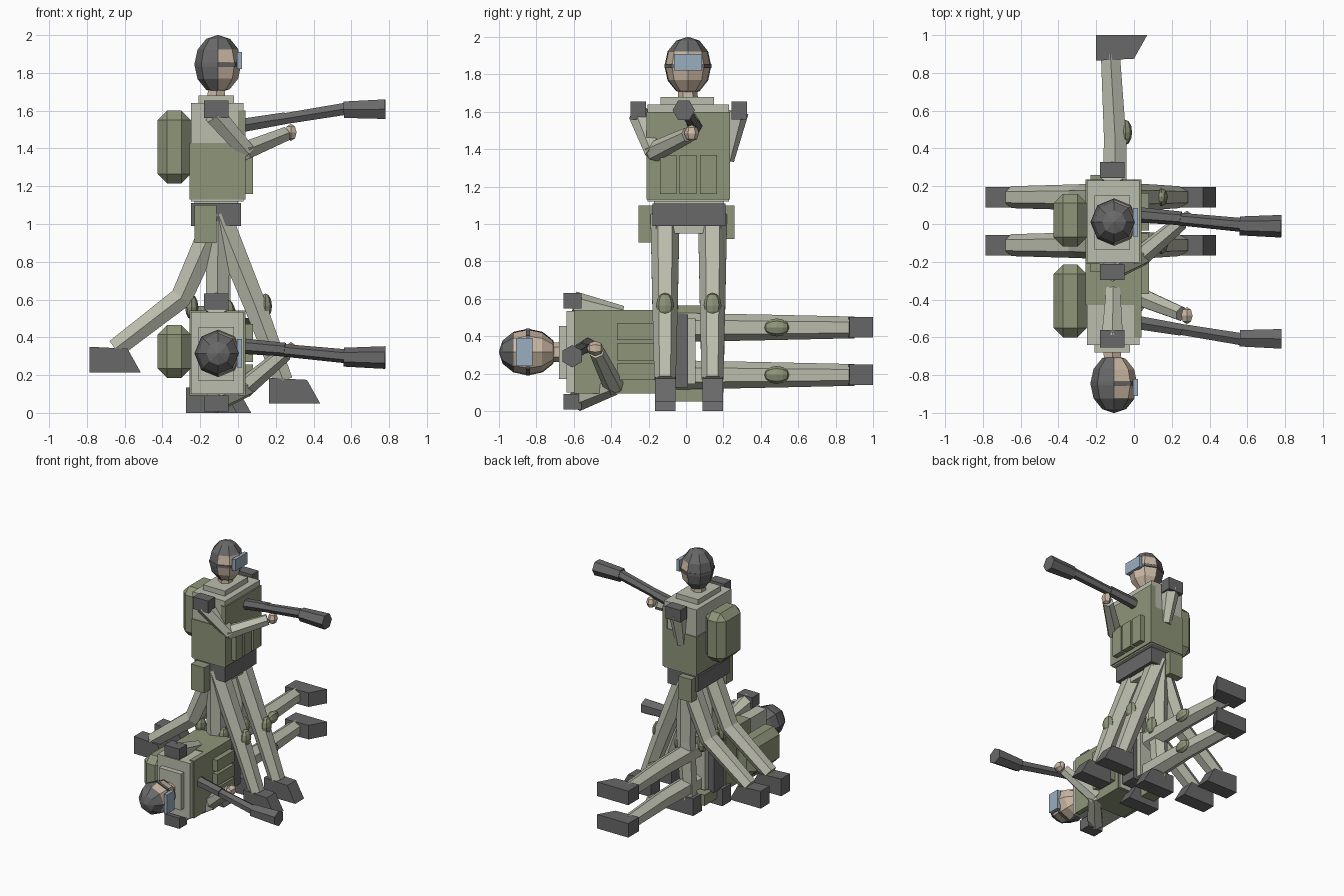
import bpy, bmesh, math
from mathutils import Vector, Matrix

if "Cube" in bpy.data.objects:
    bpy.data.objects.remove(bpy.data.objects["Cube"])


def material(name, rgb):
    m = bpy.data.materials.new(name)
    m.diffuse_color = (*rgb, 1)
    m.use_nodes = True
    m.node_tree.nodes["Principled BSDF"].inputs["Base Color"].default_value = m.diffuse_color
    return m


CLOTH = material("cloth", (0.50, 0.51, 0.42))
GREEN = material("vest_green", (0.27, 0.30, 0.19))
DARK = material("dark", (0.14, 0.14, 0.14))
SKIN = material("skin", (0.60, 0.48, 0.37))
GLASS = material("goggle_blue", (0.32, 0.42, 0.52))

pose = {"name": "standing", "matrix": Matrix.Identity(4)}


def finish(bm, name, mat):
    bmesh.ops.recalc_face_normals(bm, faces=bm.faces)
    bm.transform(pose["matrix"])
    me = bpy.data.meshes.new(name)
    bm.to_mesh(me)
    bm.free()
    me.materials.append(mat)
    ob = bpy.data.objects.new(pose["name"] + "_" + name, me)
    bpy.context.collection.objects.link(ob)
    return ob


def box(name, mat, x, y, z, bevel=0):
    bm = bmesh.new()
    bmesh.ops.create_cube(bm, size=1)
    for v in bm.verts:
        v.co = [a + (b - a) * (c + 0.5) for (a, b), c in zip((x, y, z), v.co)]
    if bevel:
        bmesh.ops.bevel(bm, geom=bm.edges[:], offset=bevel, segments=1, affect='EDGES')
    return finish(bm, name, mat)


def ball(name, mat, centre, radii, seg=8, rings=6, keep=None):
    bm = bmesh.new()
    bmesh.ops.create_uvsphere(bm, u_segments=seg, v_segments=rings, radius=1)
    if keep:
        gone = [f for f in bm.faces if not keep(f.calc_center_median())]
        bmesh.ops.delete(bm, geom=gone, context='FACES')
    for v in bm.verts:
        v.co = Vector(centre) + Vector(a * b for a, b in zip(v.co, radii))
    return finish(bm, name, mat)


def limb(name, mat, points, radii, sides=6):
    """Tapered low-poly tube with mitred joints."""
    bm = bmesh.new()
    pts = [Vector(p) for p in points]
    rings = []
    for i, (p, r) in enumerate(zip(pts, radii)):
        t = Vector()
        if i:
            t += (p - pts[i - 1]).normalized()
        if i < len(pts) - 1:
            t += (pts[i + 1] - p).normalized()
        t.normalize()
        ref = Vector((0, 1, 0)) if abs(t.y) < 0.9 else Vector((1, 0, 0))
        u = (ref - t * ref.dot(t)).normalized()
        w = t.cross(u)
        rings.append([bm.verts.new(p + r * (u * math.cos(a) + w * math.sin(a)))
                      for a in (math.tau * k / sides for k in range(sides))])
    for a, b in zip(rings, rings[1:]):
        for k in range(sides):
            j = (k + 1) % sides
            bm.faces.new((a[k], a[j], b[j], b[k]))
    bm.faces.new(rings[0])
    bm.faces.new(rings[-1])
    return finish(bm, name, mat)


def boot(name, x, y, z):
    bm = bmesh.new()
    prof = [(0, 0), (0.27, 0), (0.20, 0.125), (0.0, 0.135)]
    face = bm.faces.new([bm.verts.new((x + a, y - 0.055, z + b)) for a, b in prof])
    ext = bmesh.ops.extrude_face_region(bm, geom=[face])
    bmesh.ops.translate(bm, vec=(0, 0.11, 0),
                        verts=[v for v in ext["geom"] if isinstance(v, bmesh.types.BMVert)])
    return finish(bm, name, DARK)


def leg(name, y, knee, ankle, heel, pad):
    limb(name + "_leg", CLOTH,
         [(-0.105, y, 1.05), (knee[0], y, knee[1]), (ankle[0], y, ankle[1])],
         [0.078, 0.068, 0.058])
    boot(name + "_boot", heel[0], y, heel[1])
    ball(name + "_knee_pad", GREEN, (pad[0], y, pad[1]), (0.035, 0.048, 0.067), 8, 6)


# knee, ankle, heel, knee pad centre (all x, z)
IDLE = ((-0.10, 0.55), (-0.125, 0.10), (-0.20, 0.0), (-0.045, 0.515))
BACK_STAND = ((-0.11, 0.55), (-0.19, 0.10), (-0.275, 0.0), (-0.05, 0.53))
FORWARD = ((0.09, 0.57), (0.24, 0.17), (0.165, 0.05), (0.145, 0.565))
BEHIND = ((-0.30, 0.61), (-0.65, 0.34), (-0.785, 0.215), (-0.245, 0.56))


def soldier():
    # torso and vest
    box("torso", CLOTH, (-0.25, 0.03), (-0.205, 0.23), (1.12, 1.64))
    box("collar", CLOTH, (-0.21, -0.02), (-0.135, 0.15), (1.63, 1.68))
    box("vest", GREEN, (-0.256, 0.036), (-0.212, 0.236), (1.13, 1.43))
    box("vest_front", GREEN, (0.0, 0.04), (-0.212, 0.236), (1.13, 1.60))
    for i, y in enumerate((-0.14, -0.035, 0.075)):
        box(f"chest_pouch_{i}", GREEN, (0.03, 0.08), (y, y + 0.09), (1.16, 1.37))
    box("backpack", GREEN, (-0.425, -0.25), (-0.12, 0.16), (1.215, 1.60), 0.05)
    # waist and belt
    box("waist", CLOTH, (-0.23, 0.0), (-0.17, 0.20), (1.10, 1.14))
    box("belt", DARK, (-0.25, 0.015), (-0.18, 0.21), (0.99, 1.11))
    box("hips", CLOTH, (-0.20, -0.02), (-0.16, 0.19), (0.95, 1.0))
    box("holster", GREEN, (-0.23, -0.115), (-0.255, -0.17), (0.90, 1.10))
    box("side_pouch", GREEN, (-0.23, -0.115), (0.20, 0.26), (0.92, 1.10))
    # head
    limb("neck", SKIN, [(-0.115, 0.01, 1.65), (-0.115, 0.01, 1.73)], [0.055, 0.05])
    ball("head", SKIN, (-0.105, 0.01, 1.845), (0.122, 0.12, 0.152))
    ball("helmet", DARK, (-0.105, 0.01, 1.845), (0.126, 0.125, 0.156),
         keep=lambda c: c.x < 0 or c.z > 0.5)
    limb("goggle_strap", DARK, [(-0.105, 0.01, 1.835), (-0.105, 0.01, 1.855)],
         [0.126, 0.126], 8)
    box("goggles", GLASS, (-0.005, 0.022), (-0.065, 0.085), (1.82, 1.91))
    # arms
    for side, y in (("right", -0.255), ("left", 0.285)):
        box(side + "_shoulder_pad", DARK, (-0.18, -0.05), (y - 0.042, y + 0.042), (1.56, 1.655))
    limb("right_upper_arm", CLOTH, [(-0.125, -0.245, 1.58), (0.05, -0.17, 1.38)], [0.062, 0.05])
    limb("right_forearm", CLOTH, [(0.03, -0.175, 1.385), (0.25, 0.01, 1.475)], [0.055, 0.042])
    ball("right_hand", SKIN, (0.28, 0.03, 1.485), (0.035, 0.04, 0.045), 6, 4)
    limb("left_upper_arm", CLOTH, [(-0.115, 0.27, 1.60), (-0.11, 0.215, 1.34)], [0.065, 0.042])
    # rifle
    limb("rifle_stock", DARK, [(-0.02, 0.052, 1.515), (0.25, 0.03, 1.56)], [0.042, 0.036])
    limb("rifle_barrel", DARK, [(0.2, 0.03, 1.55), (0.57, -0.005, 1.61)], [0.033, 0.037])
    limb("rifle_muzzle", DARK, [(0.56, -0.01, 1.605), (0.78, -0.012, 1.608)], [0.05, 0.06])


Y_RIGHT, Y_LEFT = -0.112, 0.142

# standing figure with idle and both stride leg poses
soldier()
leg("right_idle", Y_RIGHT, *BACK_STAND)
leg("left_idle", Y_LEFT, *IDLE)
for side, y in (("right", Y_RIGHT), ("left", Y_LEFT)):
    leg(side + "_forward", y, *FORWARD)
    leg(side + "_behind", y, *BEHIND)

# fallen figure lying on its side, head toward the front
pose["name"] = "lying"
pose["matrix"] = Matrix.Translation((0, 1, 0.305)) @ Matrix.Rotation(math.pi / 2, 4, 'X')
soldier()
for side, y in (("right", Y_RIGHT), ("left", Y_LEFT)):
    leg(side, y, *IDLE)
